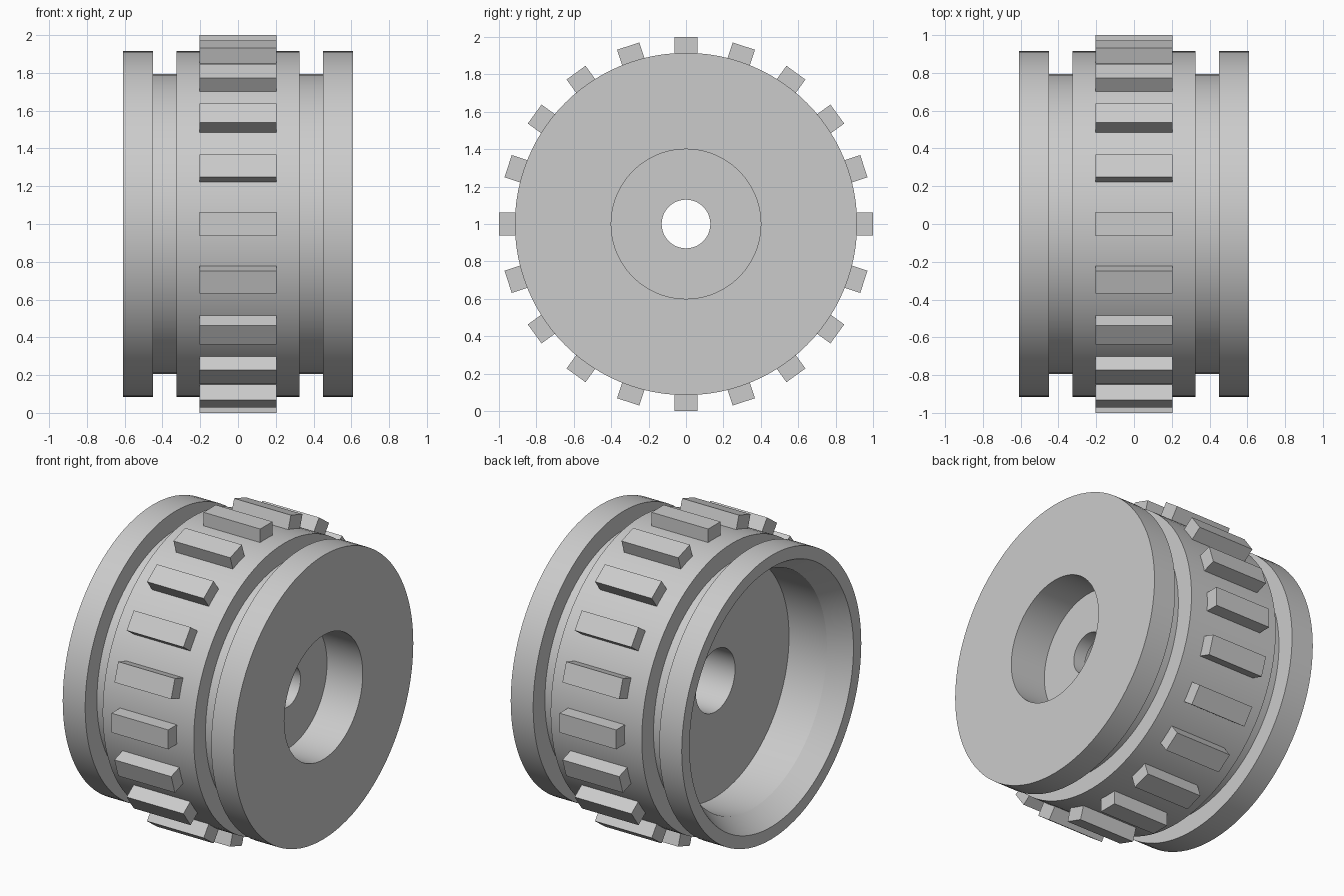
import bpy
import bmesh
from math import cos, sin, tau, radians
from mathutils import Matrix, Vector

cube = bpy.data.objects.get("Cube")
if cube:
    bpy.data.objects.remove(cube, do_unlink=True)

CENTRE = Vector((0, 0, 1))
SEGMENTS = 96
TEETH = 20

# Single plain grey
grey = bpy.data.materials.new("plain grey")
grey.use_nodes = True
colour = (0.6, 0.6, 0.6, 1)
grey.diffuse_color = colour
grey.node_tree.nodes["Principled BSDF"].inputs["Base Color"].default_value = colour


def add_object(name, bm):
    bmesh.ops.recalc_face_normals(bm, faces=bm.faces)
    mesh = bpy.data.meshes.new(name)
    bm.to_mesh(mesh)
    bm.free()
    mesh.materials.append(grey)
    obj = bpy.data.objects.new(name, mesh)
    bpy.context.collection.objects.link(obj)
    return obj


def lathe(name, profile):
    """Revolve a closed (x, radius) profile around the wheel axle."""
    bm = bmesh.new()
    rings = []
    for i in range(SEGMENTS):
        a = tau * i / SEGMENTS
        rings.append([bm.verts.new(CENTRE + Vector((x, r * cos(a), r * sin(a))))
                      for x, r in profile])
    for i, ring in enumerate(rings):
        after = rings[(i + 1) % SEGMENTS]
        for j in range(len(profile)):
            k = (j + 1) % len(profile)
            bm.faces.new((ring[j], ring[k], after[k], after[j]))
    return add_object(name, bm)


# Wheel body: grooved outside, bored right side, hollow left side
outside = [(-0.61, 0.915), (-0.45, 0.915), (-0.45, 0.795), (-0.325, 0.795),
           (-0.325, 0.915), (0.325, 0.915), (0.325, 0.795), (0.45, 0.795),
           (0.45, 0.915), (0.61, 0.915)]
bore = [(0.61, 0.4), (0.355, 0.4), (0.355, 0.13), (0.27, 0.13), (0.27, 0.2)]
hollow = [(-0.21, 0.2), (-0.21, 0.75), (-0.48, 0.75), (-0.61, 0.835)]
body = lathe("wheel_body", outside + bore + hollow)

bpy.ops.object.select_all(action="DESELECT")
body.select_set(True)
bpy.context.view_layer.objects.active = body
bpy.ops.object.shade_smooth_by_angle(angle=radians(25))

# Ring of tread blocks around the middle band
bm = bmesh.new()
for i in range(TEETH):
    place = (Matrix.Translation(CENTRE)
             @ Matrix.Rotation(tau * i / TEETH, 4, "X")
             @ Matrix.Translation((0, 0, 0.945))
             @ Matrix.Diagonal((0.405, 0.125, 0.11, 1)))
    bmesh.ops.create_cube(bm, size=1, matrix=place)
add_object("tread_blocks", bm)
